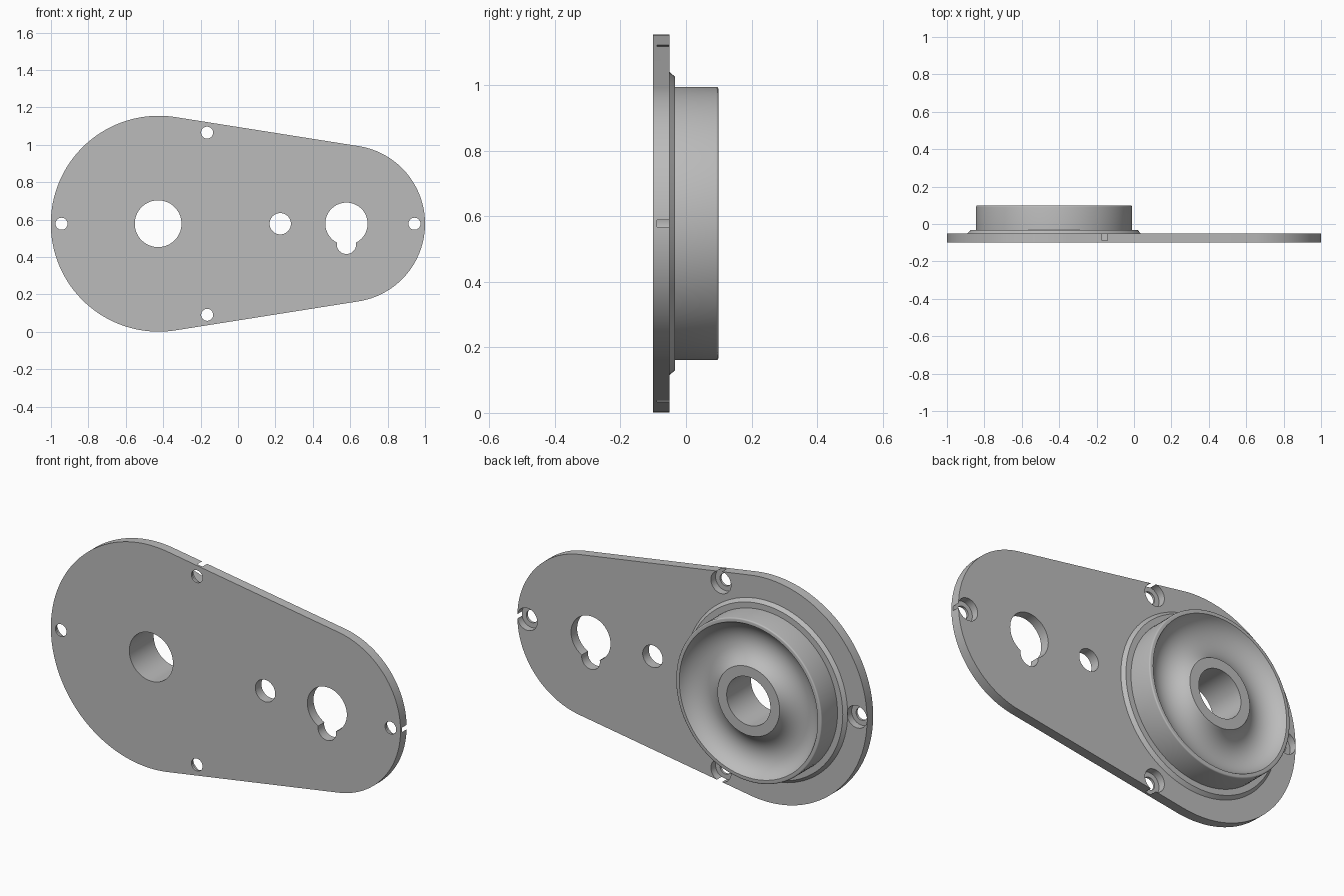
import bpy, bmesh
from math import sin, cos, pi, asin, atan2, hypot

cube = bpy.data.objects.get("Cube")
if cube:
    bpy.data.objects.remove(cube, do_unlink=True)

# Main layout
BIG_X, BIG_R = -0.424, 0.577
SMALL_X, SMALL_R = 0.58, 0.42
MID_Z = 0.578
HUB_X, BORE_R = -0.427, 0.125
FRONT, BACK, TOP = -0.1, -0.05, 0.099

grey = bpy.data.materials.new("plain grey")
grey.use_nodes = True
COLOUR = (0.5, 0.5, 0.5, 1)
grey.diffuse_color = COLOUR
grey.node_tree.nodes["Principled BSDF"].inputs["Base Color"].default_value = COLOUR


def make_object(name, bm):
    bmesh.ops.recalc_face_normals(bm, faces=bm.faces)
    mesh = bpy.data.meshes.new(name)
    bm.to_mesh(mesh)
    bm.free()
    mesh.materials.append(grey)
    obj = bpy.data.objects.new(name, mesh)
    bpy.context.collection.objects.link(obj)
    return obj


def arc(cx, cz, r, start, end, steps):
    angles = [start + (end - start) * i / steps for i in range(steps + 1)]
    return [(cx + r * cos(a), cz + r * sin(a)) for a in angles]


def prism(name, outline, y0, y1):
    """Extrude an x-z outline along y."""
    bm = bmesh.new()
    face = bm.faces.new([bm.verts.new((x, y0, z)) for x, z in outline])
    new = bmesh.ops.extrude_face_region(bm, geom=[face])["geom"]
    verts = [v for v in new if isinstance(v, bmesh.types.BMVert)]
    bmesh.ops.translate(bm, vec=(0, y1 - y0, 0), verts=verts)
    return make_object(name, bm)


def round_cutter(name, x, z, r, y0=-0.2, y1=0.0, steps=48):
    return prism(name, arc(x, z, r, 0, 2 * pi, steps)[:-1], y0, y1)


def lathe(name, profile, cx, cz, steps=96):
    """Turn a closed (radius, y) profile about an axis parallel to y."""
    bm = bmesh.new()
    rings = [[bm.verts.new((cx + r * cos(2 * pi * i / steps), y,
                            cz + r * sin(2 * pi * i / steps)))
              for r, y in profile] for i in range(steps)]
    n = len(profile)
    for i in range(steps):
        a, b = rings[i], rings[(i + 1) % steps]
        for j in range(n):
            k = (j + 1) % n
            bm.faces.new((a[j], a[k], b[k], b[j]))
    return make_object(name, bm)


def cut(obj, cutter):
    mod = obj.modifiers.new("cut", 'BOOLEAN')
    mod.operation = 'DIFFERENCE'
    mod.solver = 'EXACT'
    mod.object = cutter
    bpy.context.view_layer.objects.active = obj
    bpy.ops.object.modifier_apply(modifier=mod.name)
    bpy.data.objects.remove(cutter, do_unlink=True)


# Cover plate: two arcs joined by their tangents
tilt = asin((BIG_R - SMALL_R) / (SMALL_X - BIG_X))
side = pi / 2 - tilt
outline = arc(SMALL_X, MID_Z, SMALL_R, -side, side, 64)
outline += arc(BIG_X, MID_Z, BIG_R, side, 2 * pi - side, 96)
plate = prism("cover_plate", outline, FRONT, BACK)

# Bore, small hole and keyhole
cut(plate, round_cutter("bore_cutter", HUB_X, MID_Z, BORE_R, steps=96))
cut(plate, round_cutter("pin_cutter", 0.226, MID_Z, 0.057))
cut(plate, round_cutter("keyhole_cutter", SMALL_X, MID_Z, 0.113, steps=64))
cut(plate, round_cutter("keyhole_lobe_cutter", SMALL_X, 0.468, 0.052))

# Screw holes, counterbored from the back so that they just break the edge
for x, z in ((-0.9435, 0), (0.9435, 0), (-0.165, 0.487), (-0.165, -0.487)):
    cut(plate, round_cutter("screw_cutter", x, MID_Z + z, 0.032))
    cut(plate, round_cutter("counterbore_cutter", x, MID_Z + z, 0.0575, -0.088))

# Hub: chamfered collar, rounded rim, hollow groove and flush centre boss
RIM_IN, BOSS_R, DEPTH, FILLET, HUB_R = 0.396, 0.178, 0.07, 0.007, 0.417
profile = [(BORE_R, BACK), (0.463, BACK), (0.447, -0.033), (HUB_R, -0.033)]
profile += arc(HUB_R - FILLET, TOP - FILLET, FILLET, 0, pi / 2, 4)
half = (RIM_IN - BOSS_R) / 2
groove_r = (half * half + DEPTH * DEPTH) / (2 * DEPTH)
drop = groove_r - DEPTH
spread = atan2(half, drop)
profile += arc((RIM_IN + BOSS_R) / 2, TOP + drop, hypot(half, drop),
               -pi / 2 + spread, -pi / 2 - spread, 20)
profile += [(BORE_R, TOP)]
hub = lathe("bearing_hub", profile, HUB_X, MID_Z)

# Smooth round walls, keep the machined edges sharp
bpy.ops.object.select_all(action='DESELECT')
for obj in (plate, hub):
    obj.select_set(True)
bpy.context.view_layer.objects.active = plate
bpy.ops.object.shade_smooth_by_angle(angle=pi / 6)
